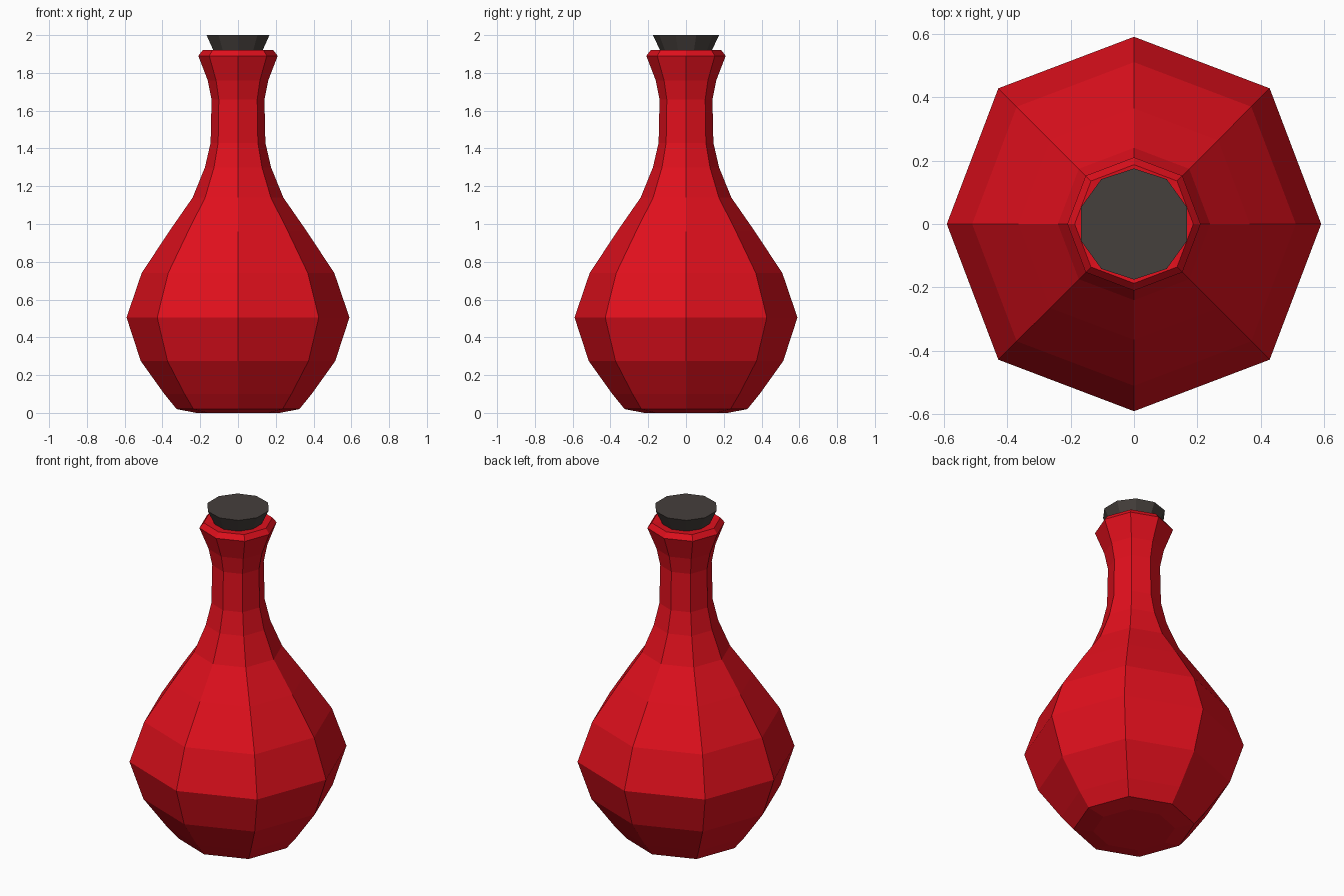
import bpy, bmesh
from math import sin, cos, pi

if "Cube" in bpy.data.objects:
    bpy.data.objects.remove(bpy.data.objects["Cube"])


def lathe(name, profile, sides, color, start=0.0, diagonal=1.0):
    """Flat-faced lathe around z from (radius, height) points, capped at both ends."""
    bm = bmesh.new()
    rings = []
    for r, z in profile:
        ring = []
        for i in range(sides):
            a = start + 2 * pi * i / sides
            k = r * (diagonal if i % 2 else 1.0)
            ring.append(bm.verts.new((k * cos(a), k * sin(a), z)))
        rings.append(ring)
    for lo, hi in zip(rings, rings[1:]):
        for i in range(sides):
            j = (i + 1) % sides
            bm.faces.new((lo[i], lo[j], hi[j], hi[i]))
    bm.faces.new(rings[0][::-1])
    bm.faces.new(rings[-1])
    bmesh.ops.recalc_face_normals(bm, faces=bm.faces)
    mesh = bpy.data.meshes.new(name)
    bm.to_mesh(mesh)
    bm.free()
    mat = bpy.data.materials.new(name + "_color")
    mat.diffuse_color = color
    mat.use_nodes = True
    mat.node_tree.nodes["Principled BSDF"].inputs["Base Color"].default_value = mat.diffuse_color
    mesh.materials.append(mat)
    obj = bpy.data.objects.new(name, mesh)
    bpy.context.collection.objects.link(obj)
    return obj


# Bottle: eight sides, bulbous body, narrow neck and flared bevelled rim
bottle_profile = [
    (0.22, 0.0), (0.325, 0.02), (0.39, 0.10), (0.515, 0.275), (0.59, 0.505),
    (0.51, 0.74), (0.365, 0.96), (0.24, 1.14), (0.175, 1.30), (0.145, 1.43),
    (0.14, 1.66), (0.16, 1.76), (0.21, 1.89), (0.187, 1.92), (0.12, 1.915),
]
lathe("bottle", bottle_profile, 8, (0.75, 0.005, 0.012, 1), diagonal=1.025)

# Stopper: tapered ten-sided plug, wider at the top
lathe("stopper", [(0.10, 1.84), (0.175, 2.0)], 10, (0.06, 0.05, 0.045, 1), start=pi / 2)
